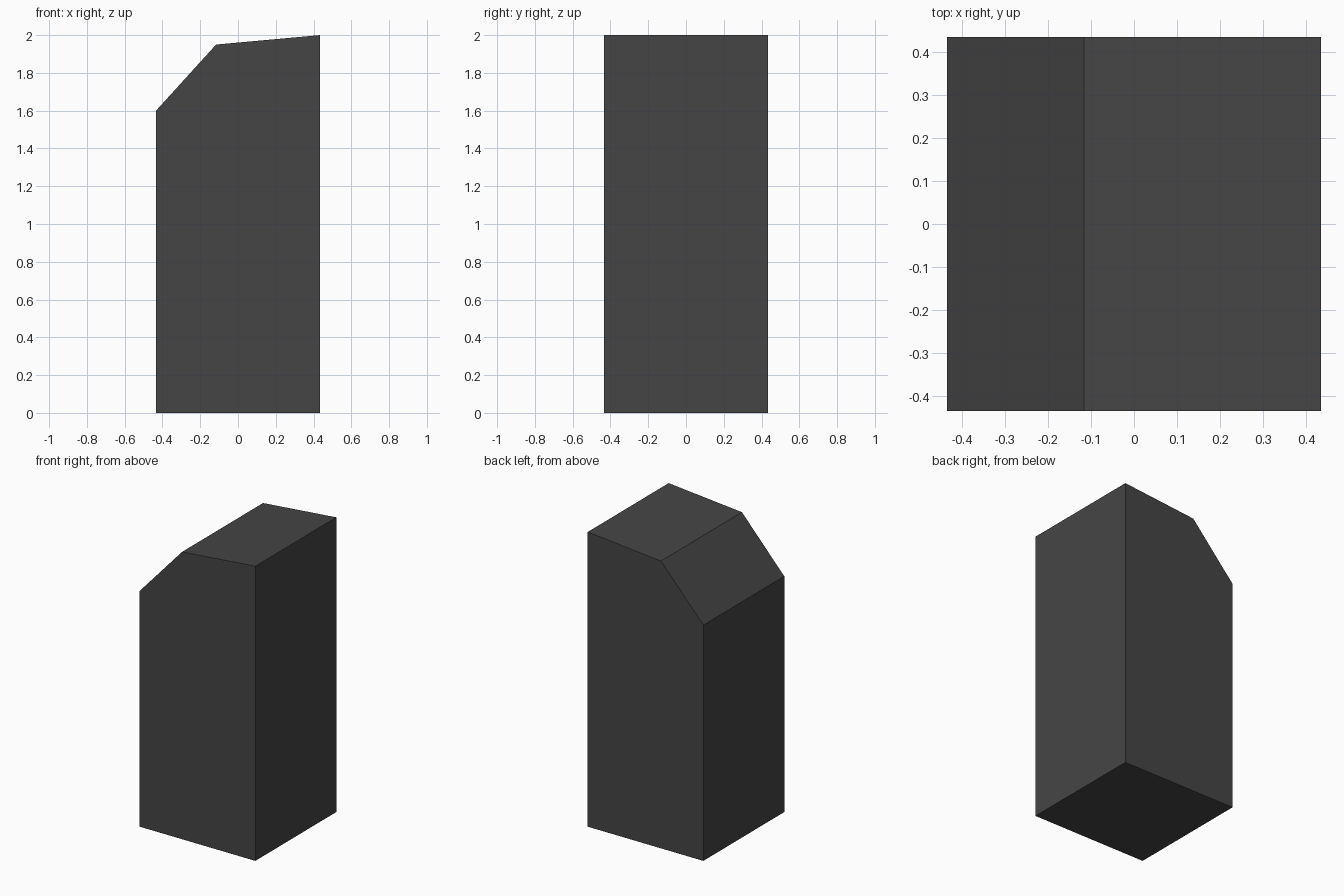
import bpy
import bmesh

if "Cube" in bpy.data.objects:
    bpy.data.objects.remove(bpy.data.objects["Cube"])

HALF = 0.434

# Single dark grey material
grey = bpy.data.materials.new("dark grey")
grey.diffuse_color = (0.06, 0.06, 0.06, 1)
grey.use_nodes = True
grey.node_tree.nodes["Principled BSDF"].inputs["Base Color"].default_value = grey.diffuse_color

# Side profile (x, z): upright block with a chamfered, slightly sloping top
profile = [(-HALF, 0), (HALF, 0), (HALF, 2.0), (-0.116, 1.95), (-HALF, 1.6)]

# Extrude the profile from front to back
bm = bmesh.new()
front = bm.faces.new([bm.verts.new((x, -HALF, z)) for x, z in profile])
result = bmesh.ops.extrude_face_region(bm, geom=[front], use_keep_orig=True)
back_verts = [v for v in result["geom"] if isinstance(v, bmesh.types.BMVert)]
bmesh.ops.translate(bm, verts=back_verts, vec=(0, 2 * HALF, 0))
bmesh.ops.recalc_face_normals(bm, faces=bm.faces)

mesh = bpy.data.meshes.new("chamfered_block")
bm.to_mesh(mesh)
bm.free()
mesh.materials.append(grey)
block = bpy.data.objects.new("chamfered_block", mesh)
bpy.context.collection.objects.link(block)
